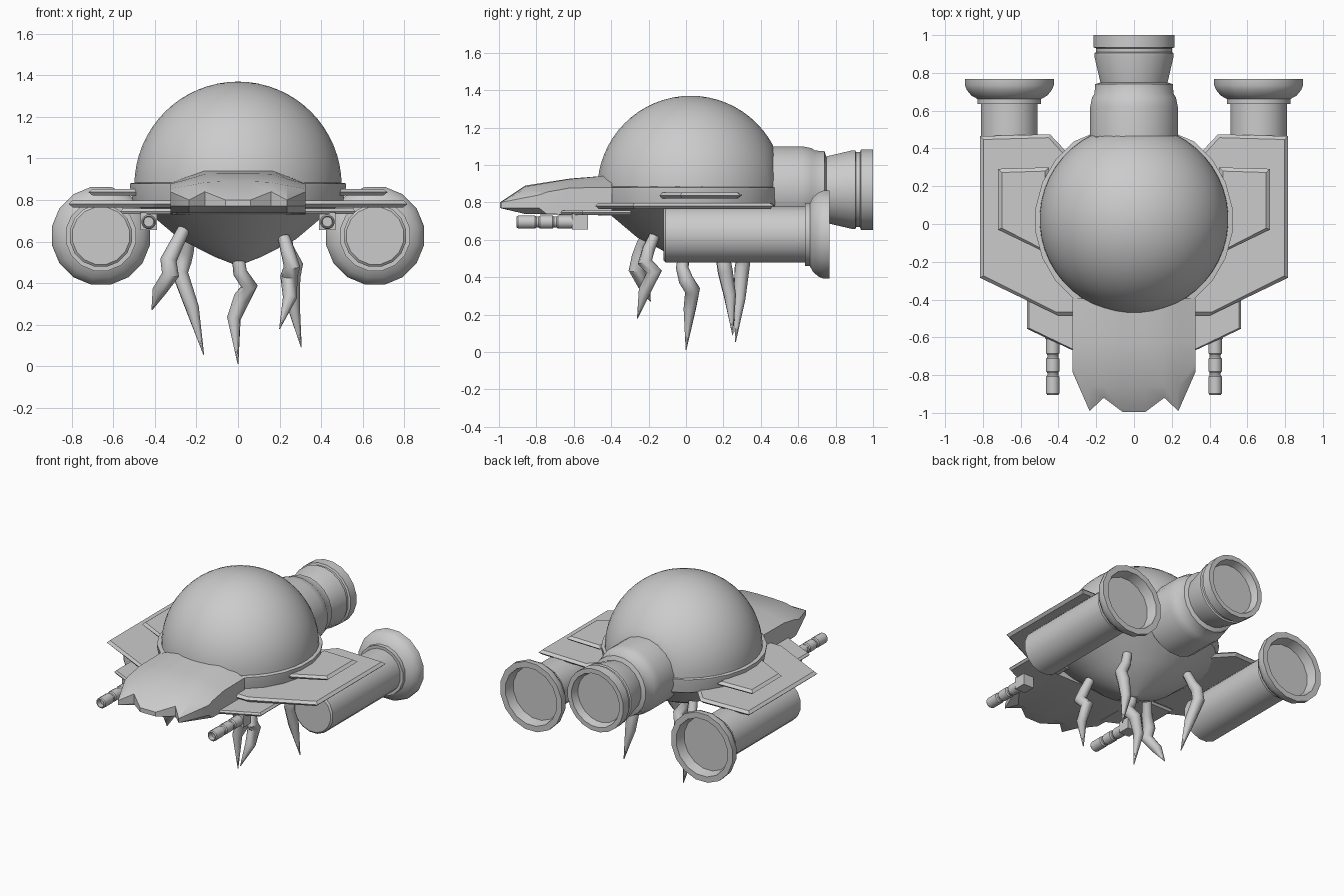
import bpy, bmesh, math

if "Cube" in bpy.data.objects:
    bpy.data.objects.remove(bpy.data.objects["Cube"])

grey = bpy.data.materials.new("hull_grey")
grey.diffuse_color = (0.6, 0.6, 0.6, 1)
grey.use_nodes = True
grey.node_tree.nodes["Principled BSDF"].inputs["Base Color"].default_value = grey.diffuse_color


def finish(name, bm, angle=32):
    bmesh.ops.remove_doubles(bm, verts=bm.verts, dist=1e-5)
    bmesh.ops.recalc_face_normals(bm, faces=bm.faces)
    me = bpy.data.meshes.new(name)
    bm.to_mesh(me)
    bm.free()
    me.materials.append(grey)
    ob = bpy.data.objects.new(name, me)
    bpy.context.collection.objects.link(ob)
    bpy.ops.object.select_all(action='DESELECT')
    ob.select_set(True)
    bpy.context.view_layer.objects.active = ob
    if angle:
        bpy.ops.object.shade_smooth_by_angle(angle=math.radians(angle))
    return ob


def skin(bm, rings):
    """Join closed loops of points with quads and cap both ends."""
    loops = [[bm.verts.new(p) for p in ring] for ring in rings]
    n = len(loops[0])
    for a, b in zip(loops, loops[1:]):
        for i in range(n):
            j = (i + 1) % n
            bm.faces.new((a[i], a[j], b[j], b[i]))
    bm.faces.new(loops[0])
    bm.faces.new(loops[-1])


def lathe(name, profile, axis, centre, n=16, back_limit=None, angle=32):
    """profile holds (radius, position along axis)."""
    cx, cy, cz = centre
    rings = []
    for r, h in profile:
        ring = []
        for i in range(n):
            t = 2 * math.pi * (i + 0.5) / n
            u, v = r * math.cos(t), r * math.sin(t)
            p = (cx + u, h, cz + v) if axis == 'Y' else (cx + u, cy + v, h)
            if back_limit is not None:
                p = (p[0], min(p[1], back_limit), p[2])
            ring.append(p)
        rings.append(ring)
    bm = bmesh.new()
    skin(bm, rings)
    return finish(name, bm, angle)


def plate(name, outline, z0, z1, side, inset=0.02):
    """Flat panel with a sharp bevelled rim, mirrored by side."""
    xs, ys = zip(*outline)
    mx, my = (min(xs) + max(xs)) / 2, (min(ys) + max(ys)) / 2
    kx = 1 - 2 * inset / (max(xs) - min(xs))
    ky = 1 - 2 * inset / (max(ys) - min(ys))
    small = [(mx + (x - mx) * kx, my + (y - my) * ky) for x, y in outline]
    zm = (z0 + z1) / 2
    bm = bmesh.new()
    skin(bm, [[(side * x, y, z) for x, y in o]
              for o, z in ((small, z0), (outline, zm), (small, z1))])
    return finish(name, bm, 0)


# Dome, slightly flattened at the back
dome = [(0.5 * math.cos(a), 0.87 + 0.5 * math.sin(a))
        for a in [math.radians(d * 90 / 16) for d in range(16)]] + [(0.001, 1.37)]
lathe("dome", dome, 'Z', (0, 0.025, 0), 48, 0.475)

# Rim and faceted lower bowl
lathe("lower_hull", [(0.49, 0.885), (0.525, 0.88), (0.525, 0.865), (0.51, 0.785),
                     (0.43, 0.735), (0.28, 0.61), (0.11, 0.525), (0.02, 0.49)],
      'Z', (0, 0.02, 0), 24, 0.487, 20)

# Nose with notched front edge: columns across x, lofted from back to tip
half = [(0.0, -0.995, 0.945, 0.90, 0.80), (0.06, -0.995, 0.945, 0.90, 0.80),
        (0.16, -0.92, 0.945, 0.895, 0.84), (0.235, -0.99, 0.915, 0.88, 0.80),
        (0.325, -0.785, 0.88, 0.865, 0.84)]
cols = [(-x, *r) for x, *r in reversed(half[1:])] + half
bm = bmesh.new()
sections = []
for x, tip, zb, zm, zt in cols:
    mid = max(-0.86, tip + 0.04)
    sections.append([(x, -0.395, zb), (x, -0.62, (zb + zm) / 2 + 0.005), (x, mid, zm - 0.01),
                     (x, tip, zt), (x, tip, 0.77), (x, mid, 0.738), (x, -0.395, 0.73)])
skin(bm, sections)
finish("nose", bm, 25)

# Main rear engine with recessed nozzle
lathe("main_engine", [(0.235, 0.40), (0.235, 0.62), (0.225, 0.67), (0.212, 0.69),
                      (0.208, 0.74), (0.18, 0.75), (0.213, 0.89), (0.213, 0.905),
                      (0.203, 0.91), (0.203, 0.93), (0.217, 0.935), (0.217, 1.0),
                      (0.185, 1.0), (0.17, 0.95), (0.01, 0.95)], 'Y', (0, 0, 0.868), 20)

for s, tag in ((-1, "left"), (1, "right")):
    # Side engines with flared bells
    lathe(tag + "_engine", [(0.14, -0.12), (0.152, -0.11), (0.152, 0.635), (0.172, 0.635),
                            (0.172, 0.662), (0.205, 0.68), (0.23, 0.71), (0.24, 0.735),
                            (0.24, 0.768), (0.20, 0.768), (0.185, 0.70), (0.01, 0.70)],
          'Y', (s * 0.66, 0, 0.628), 16)

    # Three stacked wing panels
    plate(tag + "_main_wing", [(0.28, -0.485), (0.40, -0.485), (0.815, -0.285), (0.815, 0.465),
                               (0.445, 0.475), (0.28, 0.30)], 0.765, 0.798, s, 0.018)
    plate(tag + "_upper_wing", [(0.45, -0.16), (0.72, -0.03), (0.72, 0.292), (0.45, 0.30)],
          0.822, 0.853, s)
    plate(tag + "_front_wing", [(0.28, -0.69), (0.567, -0.555), (0.567, -0.29), (0.28, -0.29)],
          0.732, 0.758, s, 0.012)

    # Gun with banded barrel and mounting block
    prof = [(0.01, -0.87), (0.024, -0.87), (0.026, -0.905)]
    for a, b in ((-0.905, -0.80), (-0.788, -0.705), (-0.693, -0.60)):
        prof += [(0.03, a), (0.036, a + 0.008), (0.036, b - 0.008), (0.03, b)]
    lathe(tag + "_gun_barrel", prof, 'Y', (s * 0.43, 0, 0.695), 12)
    bm = bmesh.new()
    skin(bm, [[(s * 0.39, y, z), (s * 0.47, y, z), (s * 0.47, y + d, z), (s * 0.39, y + d, z)]
              for y, z, d in ((-0.61, 0.655, 0.085), (-0.61, 0.74, 0.085))])
    finish(tag + "_gun_mount", bm, 0)

# Claw-like legs: centre lines with tapering radius
legs = {
    "centre_leg": [(0, -0.01, 0.53), (0.01, -0.02, 0.45), (0.055, 0.0, 0.385),
                   (0.02, 0.035, 0.33), (-0.02, 0.02, 0.23), (0, 0, 0.01)],
    "front_left_leg": [(-0.26, -0.18, 0.66), (-0.30, -0.23, 0.58), (-0.335, -0.25, 0.51),
                       (-0.325, -0.265, 0.44), (-0.38, -0.225, 0.36), (-0.415, -0.19, 0.27)],
    "front_right_leg": [(0.22, -0.17, 0.62), (0.24, -0.20, 0.55), (0.26, -0.22, 0.48),
                        (0.245, -0.17, 0.43), (0.25, -0.22, 0.33), (0.20, -0.26, 0.18)],
    "back_left_leg": [(-0.23, 0.25, 0.64), (-0.245, 0.29, 0.55), (-0.26, 0.31, 0.51),
                      (-0.28, 0.30, 0.45), (-0.22, 0.285, 0.28), (-0.165, 0.265, 0.055)],
    "back_right_leg": [(0.23, 0.21, 0.64), (0.235, 0.20, 0.57), (0.275, 0.20, 0.49),
                       (0.26, 0.21, 0.43), (0.265, 0.235, 0.30), (0.305, 0.25, 0.09)],
}
widths = (0.03, 0.034, 0.04, 0.042, 0.034, 0.002)
for name, path in legs.items():
    cu = bpy.data.curves.new(name, 'CURVE')
    cu.dimensions = '3D'
    cu.bevel_depth = 1.0
    cu.bevel_resolution = 2
    cu.use_fill_caps = True
    sp = cu.splines.new('POLY')
    sp.points.add(len(path) - 1)
    for pt, co, w in zip(sp.points, path, widths):
        pt.co = (*co, 1)
        pt.radius = w
    cu.materials.append(grey)
    ob = bpy.data.objects.new(name, cu)
    bpy.context.collection.objects.link(ob)
    bpy.ops.object.select_all(action='DESELECT')
    ob.select_set(True)
    bpy.context.view_layer.objects.active = ob
    bpy.ops.object.convert(target='MESH')
    bpy.ops.object.shade_smooth_by_angle(angle=math.radians(50))
